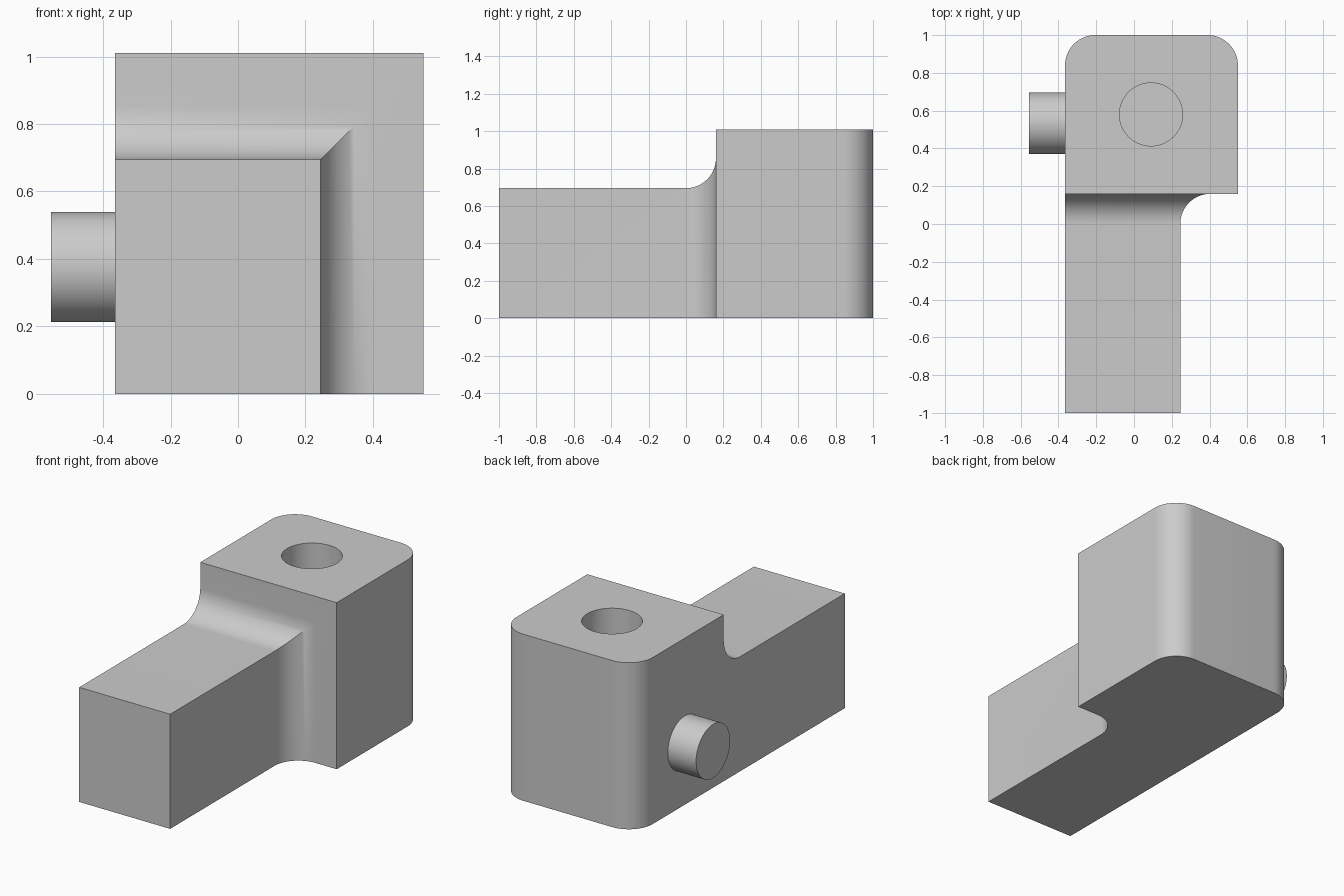
import bpy, bmesh
from math import sin, cos, radians, pi
from mathutils import Matrix, Vector

cube = bpy.data.objects.get("Cube")
if cube:
    bpy.data.objects.remove(cube)

grey = bpy.data.materials.new("plain grey")
grey.use_nodes = True
grey.diffuse_color = (0.6, 0.6, 0.6, 1)
grey.node_tree.nodes["Principled BSDF"].inputs["Base Color"].default_value = grey.diffuse_color


def make_object(name, bm):
    bmesh.ops.recalc_face_normals(bm, faces=bm.faces)
    mesh = bpy.data.meshes.new(name)
    bm.to_mesh(mesh)
    bm.free()
    mesh.materials.append(grey)
    obj = bpy.data.objects.new(name, mesh)
    bpy.context.collection.objects.link(obj)
    return obj


def arc(cx, cy, r, start, end, steps=16):
    angles = [radians(start + (end - start) * i / steps) for i in range(steps + 1)]
    return [(cx + r * cos(a), cy + r * sin(a)) for a in angles]


def prism(name, points, direction):
    bm = bmesh.new()
    face = bm.faces.new([bm.verts.new(p) for p in points])
    new = bmesh.ops.extrude_face_region(bm, geom=[face])["geom"]
    bmesh.ops.translate(bm, vec=direction, verts=[v for v in new if isinstance(v, bmesh.types.BMVert)])
    return make_object(name, bm)


def cylinder(name, radius, depth, matrix):
    bm = bmesh.new()
    bmesh.ops.create_cone(bm, cap_ends=True, segments=64, radius1=radius,
                          radius2=radius, depth=depth, matrix=matrix)
    return make_object(name, bm)


def boolean(target, cutter, operation):
    cutter.hide_render = True
    mod = target.modifiers.new(operation.title(), "BOOLEAN")
    mod.operation, mod.solver, mod.object = operation, "EXACT", cutter
    bpy.context.view_layer.objects.active = target
    bpy.ops.object.modifier_apply(modifier=mod.name)
    bpy.data.objects.remove(cutter)


left, arm_right, head_right = -0.365, 0.245, 0.55
shoulder, arm_top, head_top, fillet = 0.16, 0.695, 1.01, 0.16

# Plan outline: narrow arm, filleted shoulder, head with rounded back corners
plan = [(left, -1), (arm_right, -1)]
plan += arc(arm_right + fillet, 0, fillet, 180, 90)
plan += [(head_right, shoulder)]
plan += arc(head_right - fillet, 1 - fillet, fillet, 0, 90)
plan += arc(left + fillet, 1 - fillet, fillet, 90, 180)
body = prism("body", [(x, y, 0) for x, y in plan], Vector((0, 0, 1.2)))

# Side outline: low arm rising through a fillet to the head
side = [(-1.2, -0.2), (1.2, -0.2), (1.2, head_top), (shoulder, head_top)]
side += arc(0, arm_top + fillet, fillet, 0, -90)
side += [(-1.2, arm_top)]
boolean(body, prism("side_outline", [(-1, y, z) for y, z in side], Vector((2, 0, 0))), "INTERSECT")

# Blind hole in the top of the head
boolean(body, cylinder("hole_cutter", 0.167, 1, Matrix.Translation((0.09, 0.58, head_top))), "DIFFERENCE")

# Round pin on the right side
pin = cylinder("side_pin", 0.163, 0.24,
               Matrix.Translation((-0.435, 0.533, 0.376)) @ Matrix.Rotation(pi / 2, 4, "Y"))

# Smooth fillets and cylinders, sharp edges kept
for obj in (body, pin):
    bpy.ops.object.select_all(action="DESELECT")
    obj.select_set(True)
    bpy.context.view_layer.objects.active = obj
    bpy.ops.object.shade_smooth_by_angle(angle=radians(30))
